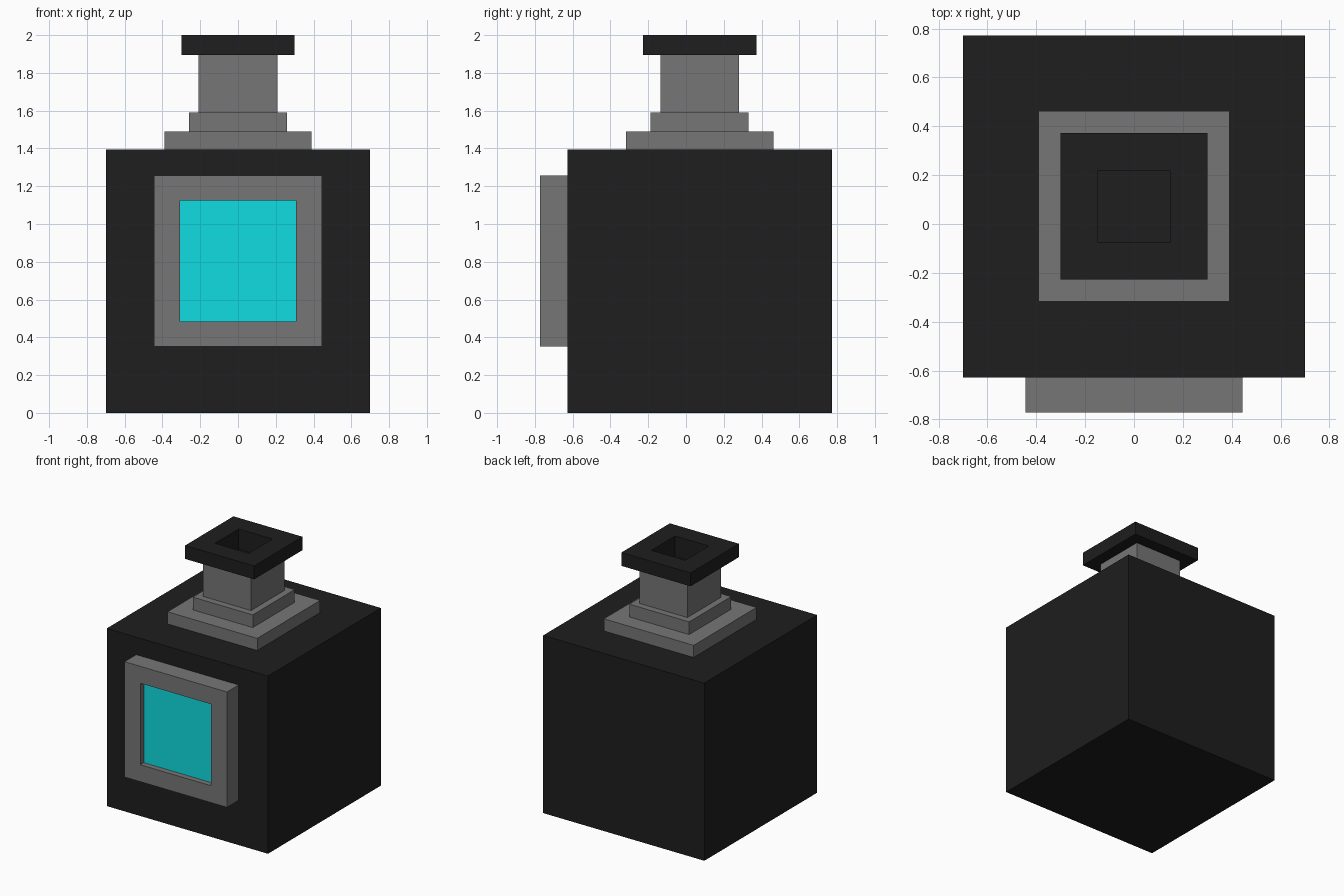
import bpy, bmesh, math

if "Cube" in bpy.data.objects:
    bpy.data.objects.remove(bpy.data.objects["Cube"])


def material(name, rgb):
    m = bpy.data.materials.new(name)
    m.diffuse_color = (*rgb, 1)
    m.use_nodes = True
    m.node_tree.nodes["Principled BSDF"].inputs["Base Color"].default_value = m.diffuse_color
    return m


BLACK = material("black", (0.013, 0.013, 0.013))
GREY = material("grey", (0.18, 0.18, 0.18))
CYAN = material("cyan", (0.005, 0.72, 0.75))


def stack(name, rings, mat, loc, start=False, end=False, rot=0):
    """Skin rectangular rings (half x, half y, level), optionally capping the ends."""
    bm = bmesh.new()
    loops = [[bm.verts.new((sx * hx, sy * hy, z))
              for sx, sy in ((-1, -1), (1, -1), (1, 1), (-1, 1))]
             for hx, hy, z in rings]
    for a, b in zip(loops, loops[1:]):
        for i in range(4):
            j = (i + 1) % 4
            bm.faces.new((a[i], a[j], b[j], b[i]))
    if start:
        bm.faces.new(loops[0][::-1])
    if end:
        bm.faces.new(loops[-1])
    me = bpy.data.meshes.new(name)
    bm.to_mesh(me)
    bm.free()
    me.materials.append(mat)
    ob = bpy.data.objects.new(name, me)
    ob.location = loc
    ob.rotation_euler.x = rot
    bpy.context.collection.objects.link(ob)
    return ob


def square(*pairs):
    return [(h, h, z) for h, z in pairs]


AXIS = (0, 0.072, 0)

# Main cube, open under the neck
stack("body", square((0.70, 0), (0.70, 1.395), (0.39, 1.395)), BLACK, AXIS, start=True)

# Stepped collar and neck
stack("neck", square((0.39, 1.395), (0.39, 1.49), (0.26, 1.49), (0.26, 1.59),
                     (0.208, 1.59), (0.208, 1.895)), GREY, AXIS)

# Overhanging lip with a square well sunk into it
stack("lip", square((0.208, 1.895), (0.30, 1.895), (0.30, 2.0), (0.147, 2.0),
                    (0.147, 1.84)), BLACK, AXIS, end=True)

# Front window frame and recessed pane, built upward then turned to face -y
FRONT = (0, -0.628, 0.804)
stack("window_frame", [(0.445, 0.453, 0), (0.445, 0.453, 0.144),
                       (0.308, 0.32, 0.144), (0.308, 0.32, 0.10)],
      GREY, FRONT, rot=math.pi / 2)
stack("window_pane", [(0.308, 0.32, 0.10)], CYAN, FRONT, end=True, rot=math.pi / 2)
